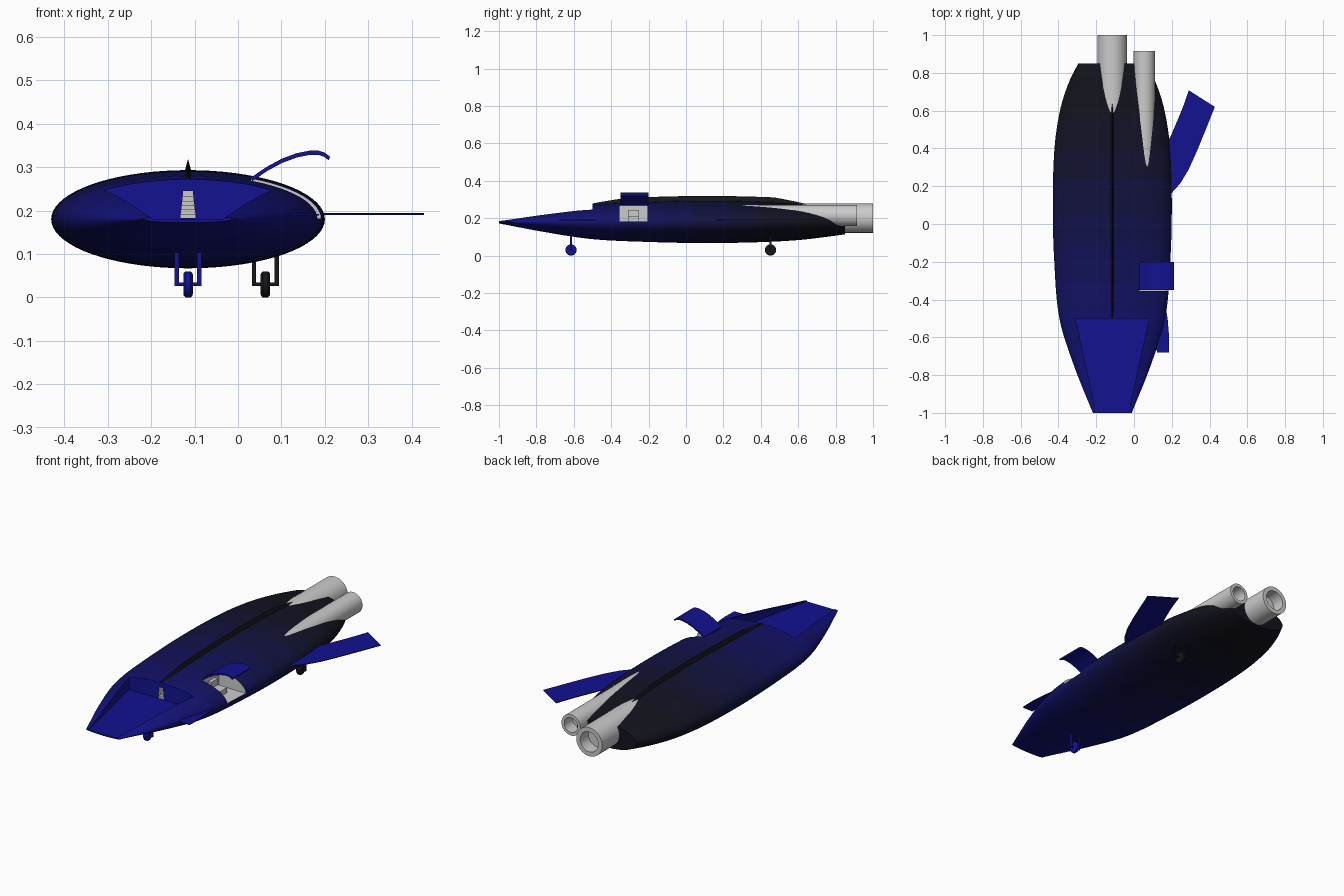
import bpy, bmesh, math
from mathutils import Vector

if "Cube" in bpy.data.objects:
    bpy.data.objects.remove(bpy.data.objects["Cube"])

CX, CZ = -0.115, 0.18


def mat(name, c):
    m = bpy.data.materials.new(name)
    m.diffuse_color = (*c, 1)
    m.use_nodes = True
    m.node_tree.nodes["Principled BSDF"].inputs["Base Color"].default_value = m.diffuse_color
    return m


blue = mat("blue", (0.006, 0.006, 0.28))
black = mat("black", (0.008, 0.008, 0.012))
grey = mat("grey", (0.6, 0.6, 0.6))
N = 10
bands = [mat(f"fade_{i}", (0.006, 0.006, 0.012 + 0.22 * (1 - i / (N - 1)) ** 1.6)) for i in range(N)]


def finish(name, bm, mats, smooth=True):
    bmesh.ops.recalc_face_normals(bm, faces=bm.faces)
    me = bpy.data.meshes.new(name)
    bm.to_mesh(me)
    bm.free()
    ob = bpy.data.objects.new(name, me)
    bpy.context.collection.objects.link(ob)
    for m in mats:
        me.materials.append(m)
    bpy.ops.object.select_all(action='DESELECT')
    ob.select_set(True)
    bpy.context.view_layer.objects.active = ob
    if smooth:
        bpy.ops.object.shade_smooth_by_angle(angle=math.radians(35))
    return ob


def loft(name, rings, mats, closed=False, pick=None):
    bm = bmesh.new()
    vs = [[bm.verts.new(p) for p in r] for r in rings]
    n = len(vs[0])
    pairs = list(zip(vs, vs[1:])) + ([(vs[-1], vs[0])] if closed else [])
    for a, b in pairs:
        for i in range(n):
            f = bm.faces.new((a[i], a[(i + 1) % n], b[(i + 1) % n], b[i]))
            if pick:
                f.material_index = pick(f.calc_center_median().y)
    if not closed:
        for r in (vs[0], vs[-1]):
            f = bm.faces.new(r)
            if pick:
                f.material_index = pick(r[0].co.y)
    return finish(name, bm, mats)


def prism(name, pts, vec, m):
    v = Vector(vec)
    return loft(name, [[Vector(p) for p in pts], [Vector(p) + v for p in pts]], [m])


def box(name, x0, x1, y0, y1, z0, z1, m):
    return prism(name, [(x0, y0, z0), (x1, y0, z0), (x1, y1, z0), (x0, y1, z0)], (0, 0, z1 - z0), m)


# Hull profile: y, half width, half height
PROFILE = [(-1, .103, .008), (-.75, .203, .055), (-.5, .28, .092), (-.2, .307, .107), (.1, .315, .113),
           (.4, .306, .108), (.6, .277, .097), (.75, .23, .08), (.85, .18, .066)]


def section(y):
    k = max(i for i in range(len(PROFILE) - 1) if PROFILE[i][0] <= y or i == 0)
    P = PROFILE

    def slope(i, c):
        a, b = P[max(i - 1, 0)], P[min(i + 1, len(P) - 1)]
        return (b[c] - a[c]) / (b[0] - a[0])
    h = P[k + 1][0] - P[k][0]
    t = (y - P[k][0]) / h
    return [(2*t**3 - 3*t*t + 1) * P[k][c] + (t**3 - 2*t*t + t) * h * slope(k, c)
            + (3*t*t - 2*t**3) * P[k+1][c] + (t**3 - t*t) * h * slope(k+1, c) for c in (1, 2)]


rings = []
for i in range(49):
    y = -1 + 1.85 * i / 48
    w, h = section(y)
    rings.append([(CX + w * math.cos(a), y, CZ + h * math.sin(a)) for a in [math.tau * j / 72 for j in range(72)]])
hull = loft("hull", rings, bands, pick=lambda y: max(0, min(N - 1, int((y + 1) / 1.75 * N))))


def cut(cutter):
    m = hull.modifiers.new("cut", 'BOOLEAN')
    m.operation, m.solver, m.object = 'DIFFERENCE', 'EXACT', cutter
    m.material_mode = 'TRANSFER'
    bpy.context.view_layer.objects.active = hull
    bpy.ops.object.modifier_apply(modifier=m.name)
    bpy.data.objects.remove(cutter)


# Open nose deck, stairwell in its rear wall, side doorway
cut(prism("deck_cutter", [(CX - .195, -.5, .181), (CX + .195, -.5, .181), (CX + .063, -1.1, .181),
                          (CX - .063, -1.1, .181)], (0, 0, .3), blue))
cut(prism("stair_cutter", [(CX - .018, -.52, .1825), (CX + .018, -.52, .1825), (CX + .011, -.52, .245),
                           (CX - .011, -.52, .245)], (0, .13, 0), grey))
cut(box("door_cutter", .03, .35, -.355, -.205, .182, .4, grey))
bpy.ops.object.select_all(action='DESELECT')
hull.select_set(True)
bpy.ops.object.shade_smooth_by_angle(angle=math.radians(35))

# Stairs in the stairwell
for i in range(5):
    z = .182 + i * .01
    w = .0175 - i * .0011
    box(f"stair_step_{i+1}", CX - w, CX + w, -.495 + i * .018, -.391, z, z + .01, grey)

# Cabin seat behind the doorway
box("seat_base", .05, .11, -.31, -.25, .181, .21, grey)
box("seat_back", .035, .055, -.31, -.25, .181, .245, grey)

# Dorsal spine
rings = []
for i in range(33):
    y = -.5 + 1.15 * i / 32
    top = CZ + section(y)[1]
    e = .026 * min(1, (y + .5) / .25 + .25, (.65 - y) / .2 + .1)
    rings.append([(CX - .009, y, top - .008), (CX + .009, y, top - .008), (CX, y, top + e)])
loft("dorsal_spine", rings, [black])


# Hollow engine tubes
def engine(name, x, z, r, y0, y1):
    prof = [(0.001, y0), (r, y0), (r, y1), (r * .7, y1), (r * .7, y1 - .07), (.001, y1 - .07)]
    loft(name, [[(x + q * math.cos(a), y, z + q * math.sin(a)) for a in [math.tau * j / 48 for j in range(48)]]
                for q, y in prof], [grey])


engine("centre_engine", CX, .2, .078, .5, 1.0)
engine("right_engine", .055, .214, .057, .3, .915)

# Raised gull-wing hatch
arc = [(.03, .274), (.065, .298), (.1, .317), (.135, .330), (.165, .336), (.185, .336), (.2, .331), (.212, .322)]
rim = []
for i, (x, z) in enumerate(arc):
    a, b = Vector(arc[max(i - 1, 0)]), Vector(arc[min(i + 1, 7)])
    d = (b - a).normalized() * .008
    rim.append((x + d.y * .6, -.35, z - d.x))
prism("hatch", [(x, -.35, z + .002) for x, z in arc] + rim[::-1], (0, .15, 0), blue)

# Thin wing and front canard
wing = [(.1, .1), (.2, .165), (.245, .215), (.29, .29), (.335, .39), (.38, .5), (.428, .62),
        (.29, .708), (.265, .635), (.235, .56), (.19, .455), (.1, .4)]
prism("wing", [(x, y, .19) for x, y in wing], (0, 0, .004), blue)
canard = [(.122, -.68), (.184, -.68), (.186, -.6), (.178, -.5), (.165, -.43), (.08, -.43), (.1, -.55)]
prism("canard", [(x, y, .188) for x, y in canard], (0, 0, .004), blue)


# Landing gear: tyre and fork
def disc(x, r, y):
    return [(x, y + r * math.cos(a), .03 + r * math.sin(a)) for a in [math.tau * j / 32 for j in range(32)]]


def gear(name, x, y, m):
    loft(name + "_wheel", [disc(x + dx, r, y) for dx, r in
                           ((-.011, .022), (-.01, .026), (-.006, .03), (.006, .03), (.01, .026), (.011, .022))], [m])
    loft(name + "_axle", [disc(x + d, .004, y) for d in (-.03, .03)], [m])
    for s, side in ((-1, "left"), (1, "right")):
        c = x + s * .026
        box(f"{name}_{side}_fork", c - .005, c + .005, y - .005, y + .005, .026, .12, m)


gear("front_gear", CX, -.615, blue)
gear("rear_gear", .063, .452, black)
